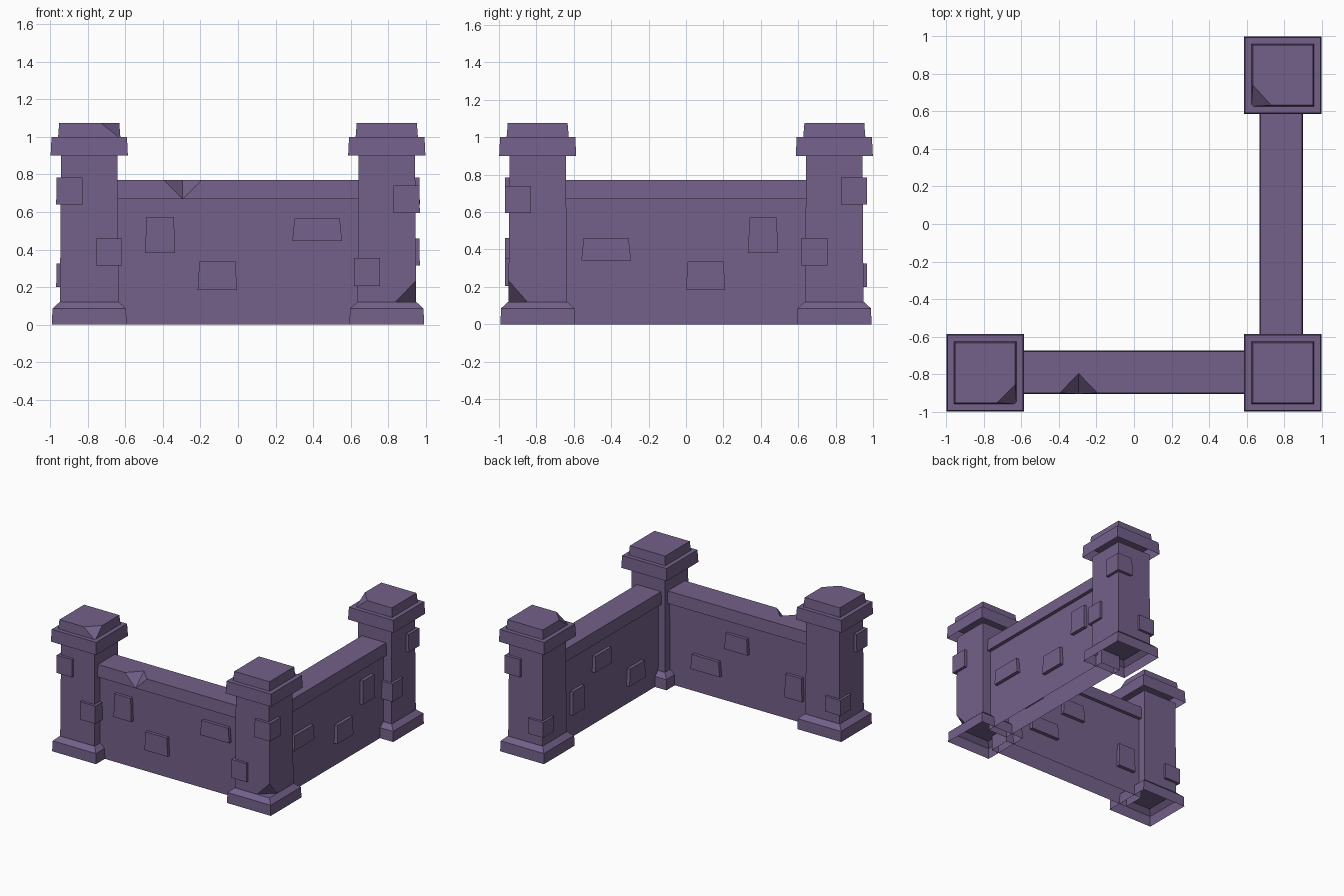
import bpy, bmesh
from mathutils import Vector

if "Cube" in bpy.data.objects:
    bpy.data.objects.remove(bpy.data.objects["Cube"])

stone = bpy.data.materials.new("purple_stone")
stone.diffuse_color = (0.172, 0.118, 0.255, 1)
stone.use_nodes = True
stone.node_tree.nodes["Principled BSDF"].inputs["Base Color"].default_value = stone.diffuse_color
P = 0.793  # pillar centre distance


def finish(name, bm):
    bmesh.ops.recalc_face_normals(bm, faces=bm.faces)
    me = bpy.data.meshes.new(name)
    bm.to_mesh(me)
    bm.free()
    me.materials.append(stone)
    ob = bpy.data.objects.new(name, me)
    bpy.context.collection.objects.link(ob)
    return ob


def stack(name, x, y, sections, open_bottom=False):
    """Rectangular loft through (z, half_x, half_y) sections."""
    bm = bmesh.new()
    rings = [[bm.verts.new((x + sx * hx, y + sy * hy, z))
              for sx, sy in ((-1, -1), (1, -1), (1, 1), (-1, 1))]
             for z, hx, hy in sections]
    for a, b in zip(rings, rings[1:]):
        for i in range(4):
            j = (i + 1) % 4
            bm.faces.new((a[i], a[j], b[j], b[i]))
    bm.faces.new(rings[-1])
    bm.normal_update()
    bottom = bm.faces.new(rings[0][::-1])
    bmesh.ops.recalc_face_normals(bm, faces=bm.faces)
    if open_bottom:
        bmesh.ops.delete(bm, geom=[bottom], context='FACES_ONLY')
    me_ob = finish_keep(name, bm)
    return me_ob


def finish_keep(name, bm):
    me = bpy.data.meshes.new(name)
    bm.to_mesh(me)
    bm.free()
    me.materials.append(stone)
    ob = bpy.data.objects.new(name, me)
    bpy.context.collection.objects.link(ob)
    return ob


def cut(ob, points):
    """Subtract the convex hull of the points."""
    bm = bmesh.new()
    for p in points:
        bm.verts.new(p)
    bmesh.ops.convex_hull(bm, input=bm.verts)
    cutter = finish(ob.name + "_cutter", bm)
    cutter.hide_render = True
    cutter.hide_set(True)
    mod = ob.modifiers.new("chip", 'BOOLEAN')
    mod.operation = 'DIFFERENCE'
    mod.solver = 'EXACT'
    mod.object = cutter


def chip(ob, corner, dx, dy, dz):
    """Knock a corner off along the three edges leaving it."""
    c = Vector(corner)
    tri = [c + Vector(v) for v in ((dx, 0, 0), (0, dy, 0), (0, 0, dz))]
    mid = sum(tri, Vector()) / 3
    cut(ob, [mid + (t - mid) * 3 for t in tri] + [mid + (c - mid) * 8])


# Pillars: base, shaft, cap slab, cap top
shafts, tops = {}, {}
for key, x, y in (("left", -P, -P), ("corner", P, -P), ("back", P, P)):
    stack(key + "_pillar_base", x, y,
          [(0, .199, .199), (.085, .196, .196), (.12, .158, .158)], True)
    shafts[key] = stack(key + "_pillar_shaft", x, y,
                        [(.12, .156, .156), (.90, .151, .151)])
    stack(key + "_pillar_cap", x, y, [(.90, .206, .206), (1.0, .201, .201)], True)
    tops[key] = stack(key + "_pillar_cap_top", x, y,
                      [(1.0, .166, .166), (1.075, .160, .160)])

# Chipped corners
chip(tops["left"], (-P + .161, -P - .161, 1.075), -.10, .10, -.075)
chip(tops["back"], (P - .161, P - .161, 1.075), .10, .11, -.075)
chip(shafts["corner"], (P + .156, -P - .156, .12), -.11, .10, .115)

# Corner stones on the pillars: centre x, y, corner signs, z range
for px, py, sx, sy, z0, z1 in (
        (-P, -P, -1, -1, .64, .785), (-P, -P, 1, -1, .315, .46), (-P, -P, -1, 1, .20, .325),
        (P, -P, 1, -1, .595, .74), (P, -P, -1, -1, .205, .355),
        (P, P, 1, 1, .64, .785), (P, P, 1, -1, .315, .46), (P, P, -1, 1, .20, .325)):
    stack("pillar_stone", px + sx * .106, py + sy * .106,
          [(z0, .07, .07), (z1, .069, .069)])

# Walls with coping
L, W = .66, .087
stack("front_wall", 0, -P + .003, [(0, L, W), (.68, L, W)], True)
coping = stack("front_coping", 0, -P + .003, [(.67, L, .116), (.77, L, .110)])
stack("right_wall", P - .008, 0, [(0, W, L), (.68, W, L)], True)
stack("right_coping", P - .008, 0, [(.67, .116, L), (.77, .110, L)])

# V notch in the front coping
low, back = Vector((-.295, -.906, .67)), Vector((-.295, -.797, .77))
mid = (low + back) / 2
cut(coping, [low + (low - back) * 2, back + (back - low) * 2] +
    [mid + (Vector((x, -.90, .77)) - mid) * 3 for x in (-.395, -.195)])

# Raised wall stones: along wall, z centre, width, height
outer_front = ((-.415, .477, .16, .19), (-.11, .26, .21, .15), (.422, .505, .265, .12))
inner_front = ((-.50, .28, .16, .19), (.02, .50, .21, .13), (.30, .25, .265, .12))
outer_right = ((-.427, .40, .265, .12), (.105, .26, .21, .15), (.412, .477, .16, .19))
inner_right = ((-.33, .22, .21, .14), (.11, .50, .22, .13), (.43, .29, .16, .19))
for stones, along_x, face in ((outer_front, True, -P + .003 - W), (inner_front, True, -P + .003 + W),
                              (outer_right, False, P - .008 + W), (inner_right, False, P - .008 - W)):
    for a, z, w, h in stones:
        secs = [(z - h / 2, w / 2, .029), (z + h / 2, w / 2 * .91, .026)]
        if along_x:
            stack("front_wall_stone", a, face, secs)
        else:
            stack("right_wall_stone", face, a, [(s, d, q) for s, q, d in secs])
